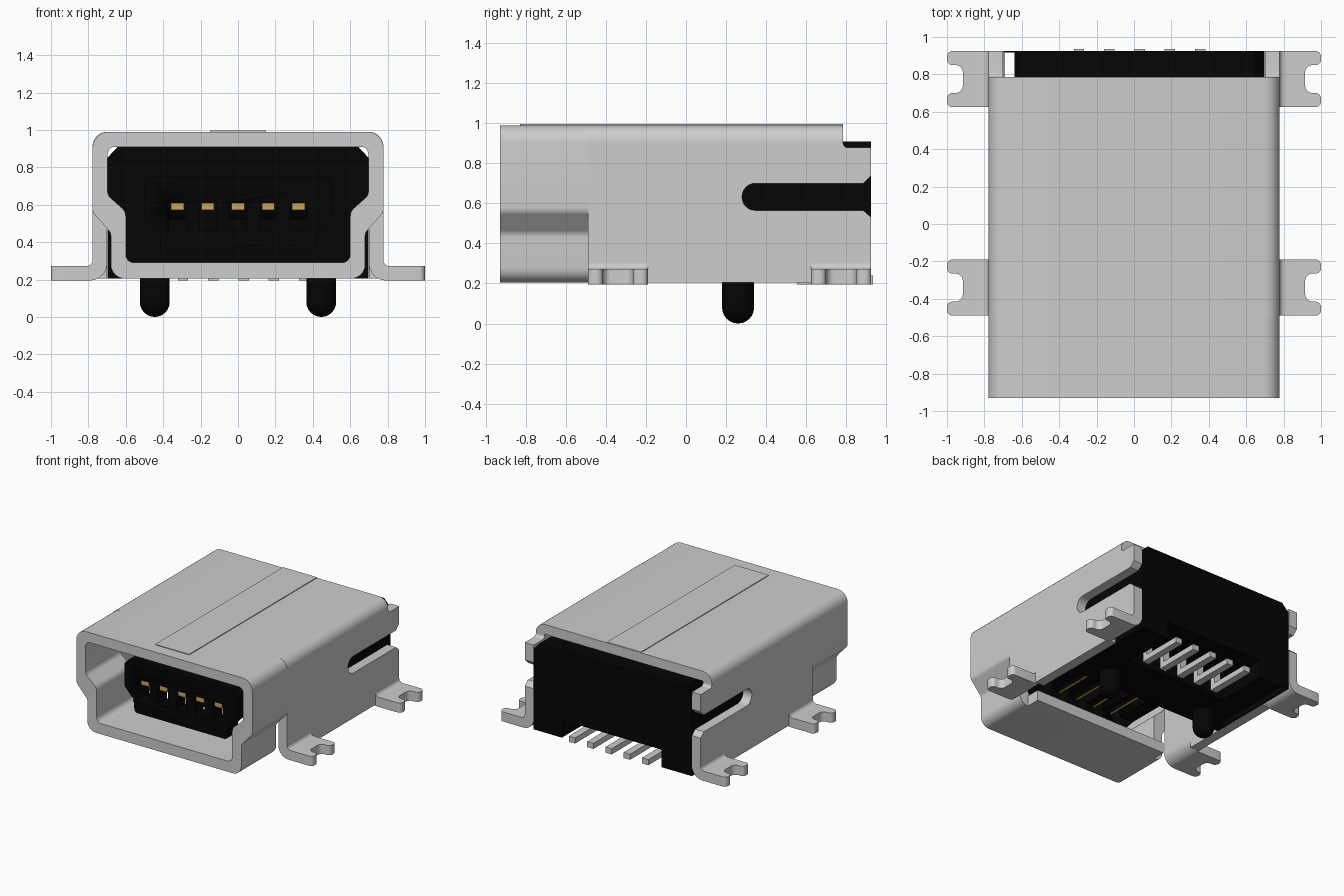
import bpy, bmesh, math
from mathutils import Vector, Matrix

if "Cube" in bpy.data.objects:
    bpy.data.objects.remove(bpy.data.objects["Cube"])


def material(name, rgb):
    m = bpy.data.materials.new(name)
    m.use_nodes = True
    m.diffuse_color = (*rgb, 1)
    m.node_tree.nodes["Principled BSDF"].inputs["Base Color"].default_value = (*rgb, 1)
    return m


STEEL = material("steel grey", (0.61, 0.61, 0.61))
BLACK = material("black plastic", (0.0015, 0.0015, 0.0015))
GOLD = material("gold contact", (0.6, 0.38, 0.1))


def rounded(corners, seg=6):
    """Corners are (u, v) or (u, v, radius); returns the filleted outline."""
    out, n = [], len(corners)
    for i, c in enumerate(corners):
        p = Vector(c[:2])
        r = c[2] if len(c) > 2 else 0
        if not r:
            out.append(p)
            continue
        a = (Vector(corners[i - 1][:2]) - p).normalized()
        b = (Vector(corners[(i + 1) % n][:2]) - p).normalized()
        half = a.angle(b) / 2
        mid = p + (a + b).normalized() * (r / math.sin(half))
        s = p + a * (r / math.tan(half)) - mid
        e = p + b * (r / math.tan(half)) - mid
        turn = s.angle_signed(e)
        for k in range(seg + 1):
            t = -turn * k / seg
            out.append(mid + Vector((s.x * math.cos(t) - s.y * math.sin(t),
                                     s.x * math.sin(t) + s.y * math.cos(t))))
    return out


def finish(name, bm, mat):
    bmesh.ops.recalc_face_normals(bm, faces=bm.faces)
    me = bpy.data.meshes.new(name)
    bm.to_mesh(me)
    bm.free()
    me.materials.append(mat)
    ob = bpy.data.objects.new(name, me)
    bpy.context.collection.objects.link(ob)
    bpy.ops.object.select_all(action='DESELECT')
    ob.select_set(True)
    bpy.context.view_layer.objects.active = ob
    bpy.ops.object.shade_smooth_by_angle(angle=math.radians(32))
    return ob


def place(p, axis, d, side=1):
    q = {'x': (d, p[0], p[1]), 'y': (p[0], d, p[1]), 'z': (p[0], p[1], d)}[axis]
    return (q[0] * side, q[1], q[2])


def prism(name, corners, axis, a, b, mat, side=1):
    """Extrude a rounded outline along an axis; side=-1 mirrors it in x."""
    pts = rounded(corners)
    bm = bmesh.new()
    lo = [bm.verts.new(place(p, axis, a, side)) for p in pts]
    hi = [bm.verts.new(place(p, axis, b, side)) for p in pts]
    bm.faces.new(lo)
    bm.faces.new(hi)
    n = len(pts)
    for i in range(n):
        j = (i + 1) % n
        bm.faces.new((lo[i], lo[j], hi[j], hi[i]))
    return finish(name, bm, mat)


def box(name, x, y, z, mat):
    return prism(name, [(x[0], z[0]), (x[1], z[0]), (x[1], z[1]), (x[0], z[1])],
                 'y', y[0], y[1], mat)


def mirrored(half):
    """Complete a left-hand half outline, listed from top to bottom."""
    return half + [(-c[0], *c[1:]) for c in reversed(half)]


# Mouth of the shell: a ring between two outlines with matching corners
outer = rounded(mirrored([(.778, .99, .085), (.778, .56, .05), (.68, .45, .05), (.68, .205, .075)]))
inner = rounded(mirrored([(.697, .91, .04), (.697, .65, .05), (.6, .565, .06), (.6, .29, .045)]))
bm = bmesh.new()
loops = [[bm.verts.new((p.x, y, p.y)) for p in pts]
         for pts, y in ((outer, -.93), (outer, -.49), (inner, -.49), (inner, -.93))]
count = len(outer)
for a, b in zip(loops, loops[1:] + loops[:1]):
    for i in range(count):
        j = (i + 1) % count
        bm.faces.new((a[i], a[j], b[j], b[i]))
finish("shell_mouth", bm, STEEL)
box("shell_bottom_lip", (-.6, .6), (-.49, -.38), (.205, .29), STEEL)

# Rear shell: roof, and a thin seam plate on it
prism("shell_roof", [(.778, .905), (.778, .99, .08), (-.778, .99, .08), (-.778, .905),
                     (-.70, .905), (-.70, .912), (.70, .912), (.70, .905)],
      'y', -.49, .785, STEEL)
box("roof_seam_plate", (-.15, .15), (-.83, .783), (.987, .996), STEEL)

# Side walls with slots, bent feet and solder tabs
wall = [(-.49, .31), (-.19, .31), (-.19, .205), (.625, .205), (.625, .31), (.925, .31),
        (.925, .53), (.885, .565), (.28, .565, .066), (.28, .70, .066), (.885, .70),
        (.925, .74), (.925, .878), (.785, .878, .024), (.785, .905), (-.49, .905)]
bend = [(.70, .31), (.70, .195, .09), (.86, .195), (.86, .272), (.778, .272, .03), (.778, .31)]
for side, word in ((1, "left"), (-1, "right")):
    prism(word + "_wall", wall, 'x', .70, .778, STEEL, side)
    for y0, end in ((-.49, "front"), (.625, "rear")):
        y1, yc = y0 + .3, y0 + .15
        prism(f"{word}_{end}_foot", bend, 'y', y0, y1, STEEL, side)
        tab = [(.86, y0), (1, y0, .03), (1, yc - .075, .03), (.915, yc - .075, .04),
               (.915, yc + .075, .04), (1, yc + .075, .03), (1, y1, .03), (.86, y1)]
        prism(f"{word}_{end}_solder_tab", tab, 'z', .195, .272, STEEL, side)

# Plastic housing behind the cavity, with a narrow shaft along its right side
NOTCH = .345
prism("housing_middle", mirrored([(.645, .908), (.699, .85), (.699, .205)]), 'y', .12, .2, BLACK)
prism("housing_rear", [(.645, .908), (.699, .85), (.699, NOTCH), (-.64, NOTCH), (-.64, .908)],
      'y', .2, .925, BLACK)
box("housing_base", (-.64, .699), (.2, .5), (.205, NOTCH), BLACK)
box("housing_left_leg", (.45, .699), (.5, .925), (.205, NOTCH), BLACK)
box("housing_right_leg", (-.64, -.43), (.5, .925), (.205, NOTCH), BLACK)
box("housing_shaft_side", (-.699, -.692), (.2, .925), (.205, .85), BLACK)
prism("housing_shaft_back", [(-.692, .205), (-.64, .205), (-.64, .905), (-.692, .85)],
      'y', .917, .925, BLACK)

# Contact tongue: a deep nose on a thinner arm
nose = prism("tongue_nose", mirrored([(.46, .75), (.5, .71), (.5, .53, .03), (.42, .44, .03),
                                      (.41, .34, .03)]), 'y', -.72, -.6, BLACK)
arm = box("tongue_arm", (-.49, .49), (-.6, .12), (.52, .75), BLACK)
for i in range(-2, 3):
    x = i * .162
    # Slot open at the front and below
    cutter = box("slot_cutter", (x - .045, x + .045), (-.8, -.3), (.46, .612), BLACK)
    cutter.hide_render = True
    for part in (nose, arm):
        mod = part.modifiers.new("slot", 'BOOLEAN')
        mod.operation, mod.solver, mod.object = 'DIFFERENCE', 'EXACT', cutter
        bpy.context.view_layer.objects.active = part
        bpy.ops.object.modifier_apply(modifier=mod.name)
    bpy.data.objects.remove(cutter)
    # Gold contact in the slot, steel solder pin at the back
    box(f"contact_{i + 3}", (x - .034, x + .034), (-.712, -.34), (.572, .61), GOLD)
    pin = [(.935, .195), (.935, .24), (.6, .24), (.6, .36), (.555, .36), (.555, .195)]
    prism(f"solder_pin_{i + 3}", pin, 'x', x + .002, x + .058, STEEL)

# Round-ended locating posts
R = .08
for x, word in ((.445, "left"), (-.445, "right")):
    bm = bmesh.new()
    arc = [(R * math.sin(k * math.pi / 12), R - R * math.cos(k * math.pi / 12)) for k in range(7)]
    vs = [bm.verts.new((r, 0, z)) for r, z in arc + [(R, .22), (0, .22)]]
    es = [bm.edges.new(e) for e in zip(vs, vs[1:])]
    bmesh.ops.spin(bm, geom=vs + es, cent=(0, 0, 0), axis=(0, 0, 1),
                   angle=2 * math.pi, steps=28, use_merge=False)
    bmesh.ops.remove_doubles(bm, verts=bm.verts, dist=1e-4)
    bmesh.ops.transform(bm, matrix=Matrix.Translation((x, .26, 0)), verts=bm.verts)
    finish(word + "_post", bm, BLACK)
